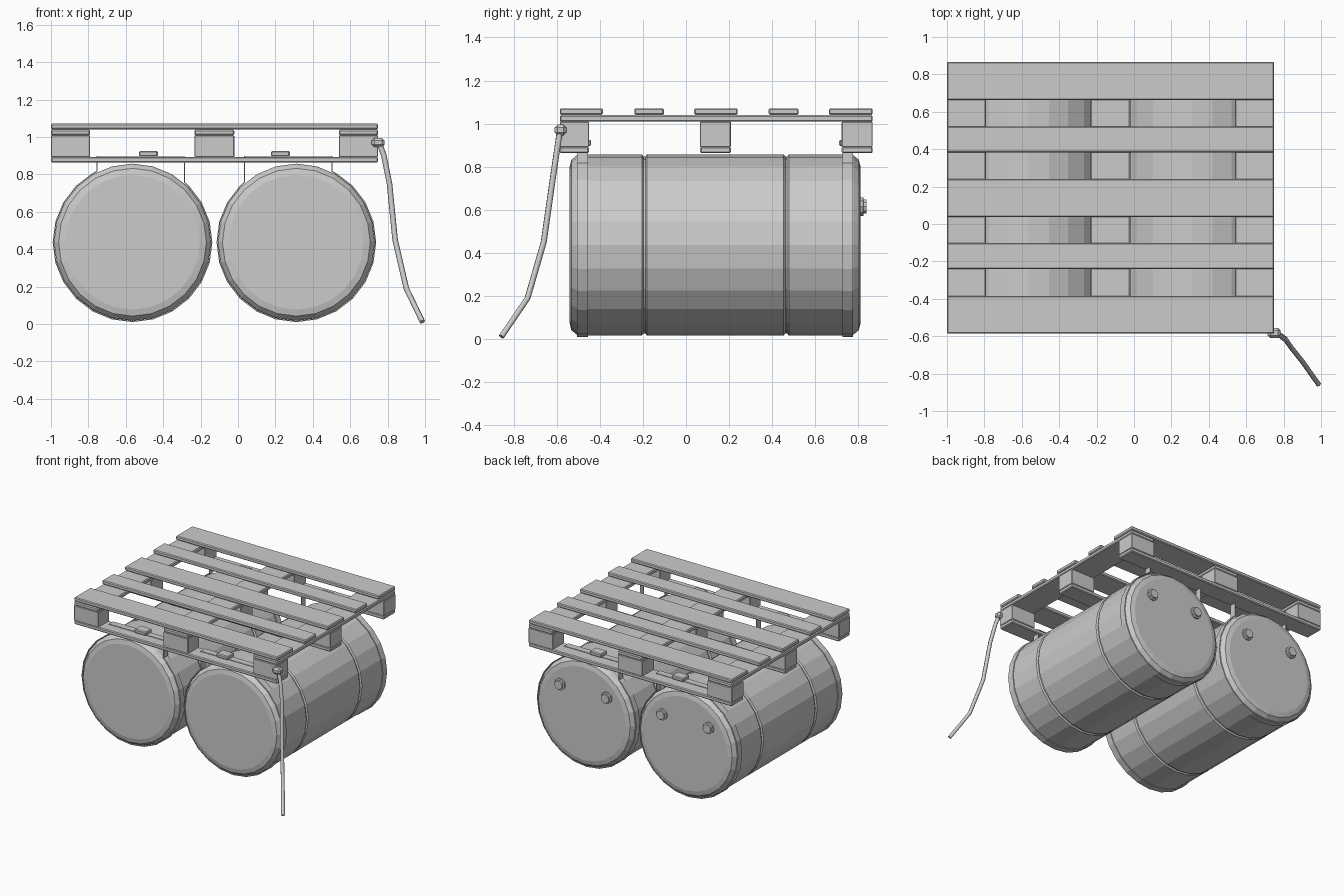
import bpy, bmesh, math
from mathutils import Vector

if "Cube" in bpy.data.objects:
    bpy.data.objects.remove(bpy.data.objects["Cube"])


def finish(bm, name):
    bmesh.ops.recalc_face_normals(bm, faces=bm.faces)
    me = bpy.data.meshes.new(name)
    bm.to_mesh(me)
    bm.free()
    ob = bpy.data.objects.new(name, me)
    bpy.context.collection.objects.link(ob)
    return ob


def box(name, x, y, z, bevel=0.006):
    """Bevelled box from (min, max) ranges."""
    bm = bmesh.new()
    bmesh.ops.create_cube(bm, size=1)
    for v in bm.verts:
        v.co = [(a + b) / 2 + c * (b - a) for (a, b), c in zip((x, y, z), v.co)]
    if bevel:
        bmesh.ops.bevel(bm, geom=bm.edges[:], offset=bevel, segments=1, affect='EDGES')
    return finish(bm, name)


def lathe_y(name, profile, cx, cz, sides):
    """Revolve (radius, y) points around an axis along y, with flat caps."""
    bm = bmesh.new()
    rings = [[bm.verts.new((cx + r * math.cos(i * math.tau / sides), y,
                            cz + r * math.sin(i * math.tau / sides)))
              for i in range(sides)] for r, y in profile]
    for a, b in zip(rings, rings[1:]):
        for i in range(sides):
            j = (i + 1) % sides
            bm.faces.new((a[i], a[j], b[j], b[i]))
    bm.faces.new(rings[0])
    bm.faces.new(rings[-1])
    return finish(bm, name)


# Pallet
block_x = [(-1, -0.79), (-0.232, -0.02), (0.54, 0.748)]
block_y = [(-0.585, -0.45), (0.065, 0.208), (0.722, 0.866)]
deck_y = [(-0.585, -0.385), (-0.24, -0.102), (0.038, 0.24), (0.383, 0.522), (0.663, 0.866)]
for y in deck_y:
    box("deck_board", (-1, 0.748), y, (1.041, 1.071))
for x in block_x:
    box("cross_board", x, (-0.585, 0.866), (1.009, 1.039))
    for y in block_y:
        box("spacer_block", x, y, (0.892, 1.009), 0.003)
for y in block_y:
    box("bottom_board", (-1, 0.748), y, (0.863, 0.893))

# Barrels, straps and buckles, mirrored about the pallet middle
MID, R, CZ = -0.126, 0.42, 0.437
half = [(0.36, -0.54), (0.395, -0.532), (0.415, -0.508), (R, -0.49), (R, -0.455)]
groove = lambda y: [(R, y - 0.012), (R - 0.01, y - 0.004), (R - 0.01, y + 0.004), (R, y + 0.012)]
barrel = half + groove(-0.193) + groove(0.465) + [(r, 0.27 - y) for r, y in reversed(half)]


def strap(name, cx, left, right, y0, y1):
    """Ribbon loop: around the barrel underside and over the bottom board."""
    r = R + 0.004
    a0 = math.pi - math.acos(-left / r)
    a1 = math.tau + math.acos(right / r)
    pts = [(cx + left, 0.897)]
    start = math.pi - a0
    start = math.acos(left / r)
    step = math.tau / 24
    angles = [start] + [k * step for k in range(25 + 24) if start < k * step < a1] + [a1]
    pts += [(cx + r * math.cos(a), CZ + r * math.sin(a)) for a in angles]
    pts.append((cx + right, 0.897))
    bm = bmesh.new()
    a, b = [[bm.verts.new((x, y, z)) for x, z in pts] for y in (y0, y1)]
    for i in range(len(pts)):
        j = (i + 1) % len(pts)
        bm.faces.new((a[i], a[j], b[j], b[i]))
    ob = finish(bm, name)
    mod = ob.modifiers.new("thickness", 'SOLIDIFY')
    mod.thickness = 0.006
    mod.offset = 0


for s in (-1, 1):
    cx = MID + s * 0.438
    lathe_y("barrel", barrel, cx, CZ, 24)
    for dx in (-0.2, 0.2):
        lathe_y("bung", [(0.045, 0.80), (0.045, 0.822), (0.034, 0.824), (0.034, 0.838)],
                cx + dx, 0.615, 10)
    left, right = (-0.19, 0.277) if s < 0 else (-0.277, 0.19)
    bx = cx - s * 0.085
    for y0, y1 in ((-0.505, -0.455), (0.725, 0.775)):
        strap("strap", cx, left, right, y0, y1)
        box("buckle", (bx - 0.05, bx + 0.05), (y0 - 0.015, y1 + 0.015), (0.896, 0.925))

# Mooring rope hanging from the front right corner
cu = bpy.data.curves.new("rope", 'CURVE')
cu.dimensions = '3D'
cu.bevel_depth = 0.015
cu.bevel_resolution = 1
cu.use_fill_caps = True
path = [(0.755, -0.585, 0.97), (0.78, -0.595, 0.90), (0.81, -0.617, 0.75),
        (0.84, -0.66, 0.45), (0.90, -0.735, 0.19), (0.986, -0.856, 0.012)]
sp = cu.splines.new('POLY')
sp.points.add(len(path) - 1)
for p, co in zip(sp.points, path):
    p.co = (*co, 1)
bpy.context.collection.objects.link(bpy.data.objects.new("rope", cu))
box("rope_knot", (0.715, 0.783), (-0.61, -0.555), (0.945, 0.995), 0.014)
